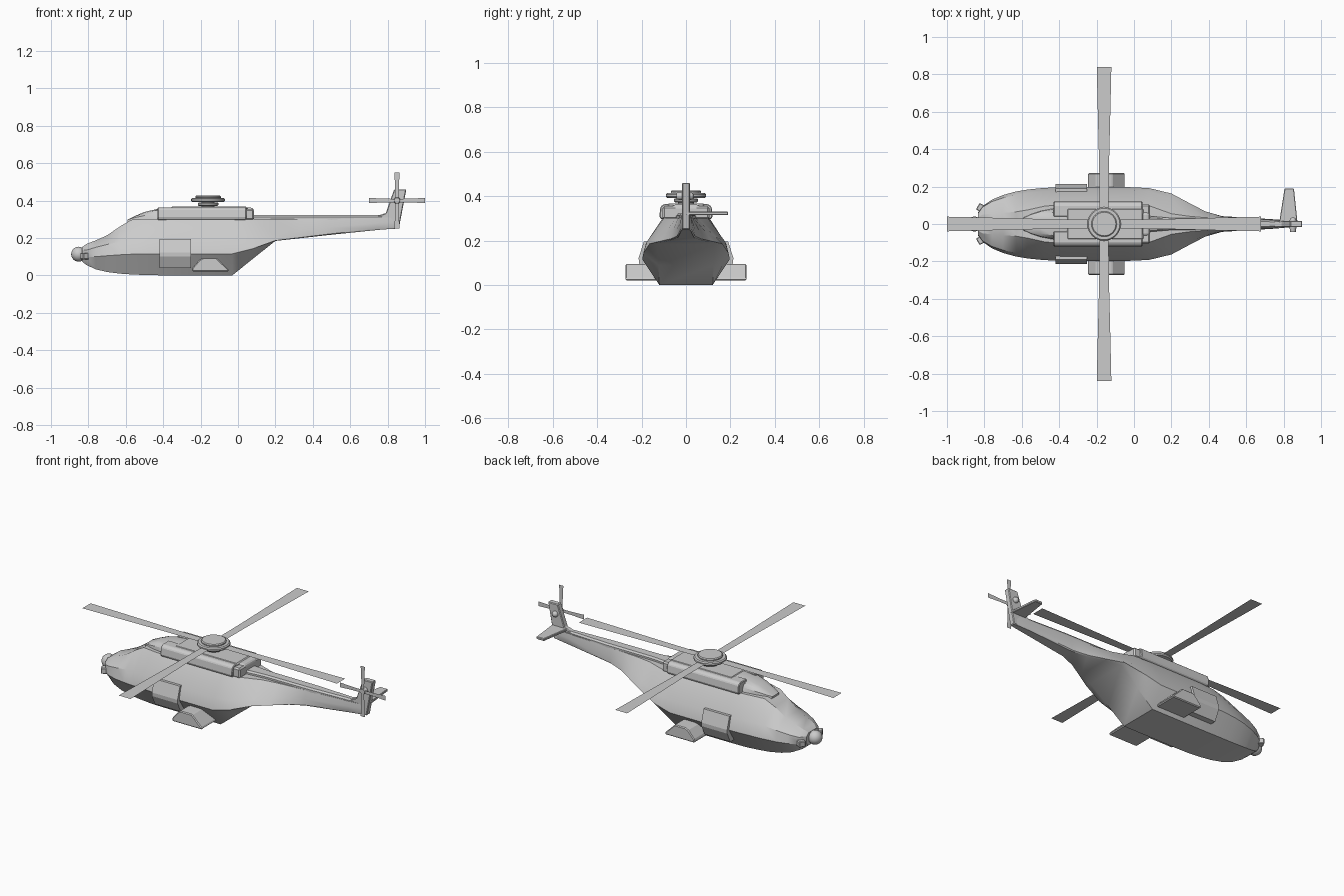
import bpy, bmesh, math
from mathutils import Matrix, Vector

if "Cube" in bpy.data.objects:
    bpy.data.objects.remove(bpy.data.objects["Cube"])


def finish(name, bm, bevel=0.0, smooth=False, segments=1):
    bmesh.ops.recalc_face_normals(bm, faces=bm.faces)
    me = bpy.data.meshes.new(name)
    bm.to_mesh(me)
    bm.free()
    ob = bpy.data.objects.new(name, me)
    bpy.context.collection.objects.link(ob)
    if bevel:
        m = ob.modifiers.new("bevel", 'BEVEL')
        m.width, m.segments = bevel, segments
    if smooth:
        bpy.ops.object.select_all(action='DESELECT')
        ob.select_set(True)
        bpy.context.view_layer.objects.active = ob
        bpy.ops.object.shade_smooth_by_angle(angle=math.radians(30))
    return ob


def loft(name, sections):
    """Each section is (x, [(half_width, z), ...]) from bottom to top, mirrored in y."""
    bm = bmesh.new()
    rings = []
    for x, half in sections:
        pts = [(y, z) for y, z in half] + [(-y, z) for y, z in reversed(half)]
        rings.append([bm.verts.new((x, y, z)) for y, z in pts])
    n = len(rings[0])
    for a, b in zip(rings, rings[1:]):
        for i in range(n):
            j = (i + 1) % n
            bm.faces.new((a[i], a[j], b[j], b[i]))
    bm.faces.new(rings[0])
    bm.faces.new(rings[-1])
    bmesh.ops.remove_doubles(bm, verts=bm.verts, dist=1e-5)
    return finish(name, bm, smooth=True)


def prism(name, profile, place, start, end, bevel=0.0):
    """Extrude a 2D profile from start to end; place(u, v, t) gives the 3D point."""
    bm = bmesh.new()
    a = [bm.verts.new(place(u, v, start)) for u, v in profile]
    b = [bm.verts.new(place(u, v, end)) for u, v in profile]
    bm.faces.new(a)
    bm.faces.new(b)
    for i in range(len(a)):
        j = (i + 1) % len(a)
        bm.faces.new((a[i], a[j], b[j], b[i]))
    return finish(name, bm, bevel)


def box(name, x, y, z, bevel=0.0, turn=0.0, segments=1):
    bm = bmesh.new()
    c = Vector([(r[0] + r[1]) / 2 for r in (x, y, z)])
    s = [r[1] - r[0] for r in (x, y, z)]
    m = Matrix.Translation(c) @ Matrix.Rotation(turn, 4, 'Z') @ Matrix.Diagonal((*s, 1))
    bmesh.ops.create_cube(bm, size=1, matrix=m)
    return finish(name, bm, bevel, segments=segments)


def disc(name, r, z0, z1, bevel=0.0):
    bm = bmesh.new()
    bmesh.ops.create_cone(bm, cap_ends=True, segments=32, radius1=r, radius2=r, depth=z1 - z0,
                          matrix=Matrix.Translation((HUB[0], 0, (z0 + z1) / 2)))
    ob = finish(name, bm, smooth=True)
    if bevel:
        m = ob.modifiers.new("bevel", 'BEVEL')
        m.width, m.limit_method = bevel, 'ANGLE'
    return ob


def blade_set(name, outline, matrix):
    """Four flat blades turned about the local z axis."""
    bm = bmesh.new()
    for k in range(4):
        m = matrix @ Matrix.Rotation(k * math.pi / 2, 4, 'Z')
        pts = [(r, w) for r, w in outline] + [(r, -w) for r, w in reversed(outline)]
        bm.faces.new([bm.verts.new(m @ Vector((r, w, 0))) for r, w in pts])
    return finish(name, bm)


HUB = (-0.16, 0, 0.402)
along_y = lambda u, v, t: (u, t, v)
along_x = lambda u, v, t: (t, u, v)

# fuselage: x, bottom (w, z), chine (w, z), shoulder (w, z), roof edge (w, z)
rows = [
    (-0.835, .045, .075, .06, .10, .055, .135, .035, .150),
    (-0.81, .060, .055, .095, .097, .09, .135, .05, .168),
    (-0.76, .085, .032, .13, .100, .12, .150, .055, .187),
    (-0.70, .100, .018, .155, .105, .14, .165, .06, .214),
    (-0.63, .110, .009, .174, .110, .155, .180, .065, .262),
    (-0.57, .115, .005, .184, .113, .165, .187, .075, .297),
    (-0.48, .120, .001, .193, .115, .175, .187, .095, .302),
    (-0.38, .120, .000, .197, .115, .182, .182, .105, .302),
    (-0.03, .120, .000, .197, .115, .182, .182, .105, .302),
    (0.08, .124, .089, .192, .143, .177, .194, .098, .302),
    (0.20, .130, .184, .163, .186, .135, .216, .055, .302),
    (0.29, .100, .194, .115, .197, .095, .232, .042, .302),
    (0.38, .060, .204, .068, .208, .060, .245, .034, .302),
    (0.47, .036, .214, .042, .219, .040, .255, .030, .302),
    (0.75, .022, .243, .025, .250, .025, .280, .022, .308),
    (0.84, .015, .250, .017, .255, .017, .285, .015, .310)]
loft("fuselage", [(r[0], list(zip(r[1::2], r[2::2]))) for r in rows])

# raised spine along the tail boom
loft("tail_spine", [(x, [(w, .285), (w, .312), (w - .008, .322)])
                    for x, w in ((0.05, .045), (0.2, .032), (0.5, .03), (0.77, .018))])

# rounded fairing over the cockpit
loft("roof_fairing", [(x, [(w, .285), (w * .92, .3 + (t - .3) * .5),
                           (w * .72, .3 + (t - .3) * .88), (w * .35, t)])
                      for x, w, t in ((-.59, .035, .296), (-.55, .055, .318), (-.50, .072, .339),
                                      (-.43, .085, .355), (-.34, .09, .365))])

# engine cowling, nacelles and rear outlet
box("engine_deck", (-.36, .05), (-.085, .085), (.29, .367), .008)
box("rear_outlet", (-.03, .085), (-.065, .065), (.295, .362), .018, segments=3)
for s, side in ((1, "right"), (-1, "left")):
    y = lambda a, b: (min(a * s, b * s), max(a * s, b * s))
    prism(side + "_nacelle",
          [(.04 * s, .29), (.115 * s, .298), (.12 * s, .312), (.115 * s, .352), (.10 * s, .364), (.04 * s, .364)],
          along_x, -.43, .045, .004)
    box(side + "_nacelle_outlet", (.03, .085), y(.04, .105), (.295, .355), .008)
    # sliding door
    prism(side + "_door",
          [(.12 * s, .04), (.182 * s, .04), (.212 * s, .10), (.213 * s, .122), (.19 * s, .195), (.12 * s, .195)],
          along_x, -.42, -.25)
    # landing gear sponson
    prism(side + "_sponson",
          [(-.245, .02), (-.245, .038), (-.205, .085), (-.185, .094), (-.115, .094), (-.05, .03), (-.05, .02)],
          along_y, .10 * s, .272 * s, .012)
    # nose sensor
    box(side + "_nose_sensor", (-.838, -.795), y(.065, .105), (.085, .120), .004, -.5 * s)

# nose sensor ball
bm = bmesh.new()
bmesh.ops.create_uvsphere(bm, u_segments=20, v_segments=12, radius=.04,
                          matrix=Matrix.Translation((-.852, 0, .113)))
finish("nose_ball", bm, smooth=True)

# tail fin and one-sided stabiliser
prism("tail_fin", [(.74, .245), (.86, .25), (.90, .46), (.835, .46), (.79, .332), (.75, .32)],
      along_y, -.017, .017, .004)
prism("stabiliser", [(.775, 0), (.875, 0), (.855, .19), (.805, .19)],
      lambda u, v, t: (u, v, t), .315, .33, .003)

# main rotor
disc("rotor_mast", .035, .35, .40)
disc("hub_lower", .055, .372, .39, .005)
disc("hub_plate", .09, .392, .414, .006)
disc("hub_cap", .068, .41, .426, .005)
blade_set("main_rotor_blades", [(.05, .024), (.3, .026), (.5, .031), (.66, .035), (.84, .039)],
          Matrix.Translation(HUB))

# tail rotor
tail = Matrix.Translation((.85, -.038, .40)) @ Matrix.Rotation(math.pi / 2, 4, 'X')
blade_set("tail_rotor_blades", [(0, .009), (.07, .010), (.15, .014)], tail)
bm = bmesh.new()
bmesh.ops.create_cone(bm, cap_ends=True, segments=20, radius1=.02, radius2=.015, depth=.035,
                      matrix=Matrix.Translation((.85, -.025, .40)) @ Matrix.Rotation(math.pi / 2, 4, 'X'))
finish("tail_rotor_hub", bm, smooth=True)
bm = bmesh.new()
bmesh.ops.create_uvsphere(bm, u_segments=16, v_segments=10, radius=.018,
                          matrix=Matrix.Translation((.85, .018, .40)))
finish("tail_gearbox", bm, smooth=True)
